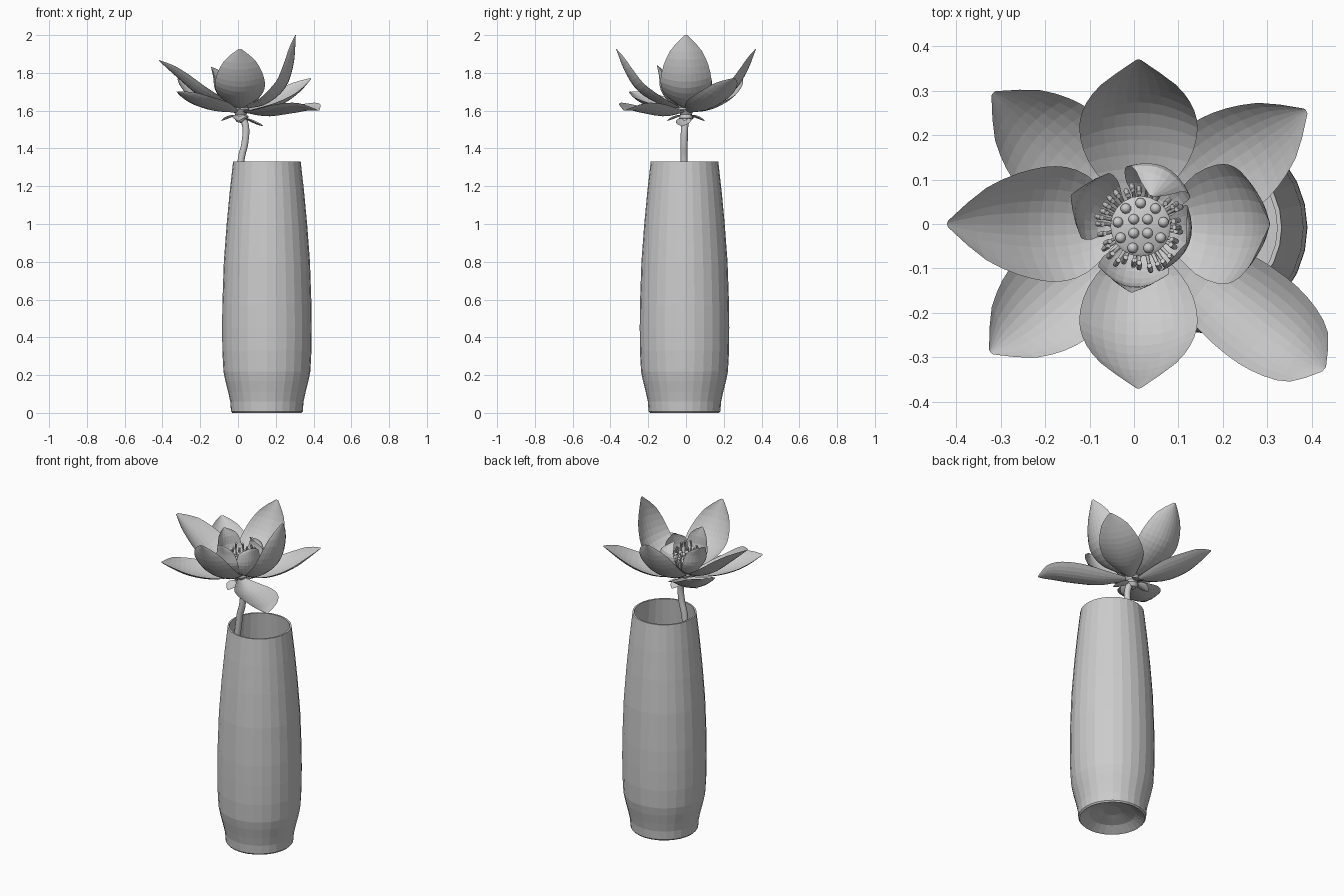
import bpy, math, random
from mathutils import Vector

if "Cube" in bpy.data.objects:
    bpy.data.objects.remove(bpy.data.objects["Cube"])

random.seed(4)
CX, CY = 0.01, 0.0          # flower axis


def make(name, verts, faces, angle=None):
    me = bpy.data.meshes.new(name)
    me.from_pydata(verts, [], faces)
    me.update()
    ob = bpy.data.objects.new(name, me)
    bpy.context.collection.objects.link(ob)
    if angle:
        bpy.ops.object.select_all(action='DESELECT')
        ob.select_set(True)
        bpy.context.view_layer.objects.active = ob
        bpy.ops.object.shade_smooth_by_angle(angle=math.radians(angle))
    return ob


def lathe(name, profile, x, y, n, angle=None):
    """Spin an (r, z) profile; r = 0 ends become fans."""
    verts, faces, rings = [], [], []
    for r, z in profile:
        k = 1 if r == 0 else n
        rings.append([len(verts) + i % k for i in range(n)])
        verts += [(x + r * math.cos(math.tau * i / n), y + r * math.sin(math.tau * i / n), z) for i in range(k)]
    for a, b in zip(rings, rings[1:]):
        for i in range(n):
            j = (i + 1) % n
            f = list(dict.fromkeys([a[i], a[j], b[j], b[i]]))
            if len(f) > 2:
                faces.append(f)
    return make(name, verts, faces, angle)


def sample(pts, t):
    """Catmull-Rom point at t in 0..1."""
    p = [Vector(q) for q in pts]
    p = [2 * p[0] - p[1]] + p + [2 * p[-1] - p[-2]]
    s = t * (len(pts) - 1)
    i = min(int(s), len(pts) - 2)
    f = s - i
    a, b, c, d = p[i:i + 4]
    return 0.5 * (2 * b + (c - a) * f + (2 * a - 5 * b + 4 * c - d) * f**2 + (3 * b - a - 3 * c + d) * f**3)


WIDTH = [(w, 0) for w in (.16, .5, .78, .95, 1, .96, .83, .58, .06)]


def petal(name, az, spine, half, cup, nu=14, nv=10):
    """Cupped petal: (r, z) spine swept to both sides, edges lifted along the normal."""
    a = math.radians(az)
    out, side = Vector((math.cos(a), math.sin(a), 0)), Vector((-math.sin(a), math.cos(a), 0))
    verts, faces = [], []
    for i in range(nu + 1):
        t = i / nu
        p = sample(spine, t)
        d = (sample(spine, min(1, t + .03)) - sample(spine, max(0, t - .03))).normalized()
        normal = out * -d.y + Vector((0, 0, d.x))
        w = sample(WIDTH, t).x
        for j in range(nv + 1):
            v = 2 * j / nv - 1
            verts.append(Vector((CX, CY, p.y)) + out * p.x + side * (v * w * half) + normal * (cup * w * v * v))
    for i in range(nu):
        for j in range(nv):
            k = i * (nv + 1) + j
            faces.append((k, k + nv + 1, k + nv + 2, k + 1))
    return make(name, verts, faces)


def tube(name, pts, radius, res=3):
    cu = bpy.data.curves.new(name, 'CURVE')
    cu.dimensions = '3D'
    cu.bevel_depth, cu.bevel_resolution, cu.use_fill_caps = radius, res, True
    sp = cu.splines.new('POLY')
    n = 4 * (len(pts) - 1)
    sp.points.add(n)
    for i in range(n + 1):
        sp.points[i].co = (*sample(pts, i / n), 1)
    ob = bpy.data.objects.new(name, cu)
    bpy.context.collection.objects.link(ob)
    return ob


# Vase: recessed foot, outer wall, lip, inner wall, floor
lathe("vase", [(0, .05), (.05, .05), (.08, .042), (.13, .03), (.175, .004), (.183, 0), (.19, .008), (.194, .06),
               (.205, .11), (.22, .17), (.23, .22), (.236, .33), (.237, .45), (.236, .57), (.228, .8),
               (.213, 1.0), (.197, 1.17), (.179, 1.33), (.169, 1.33), (.187, 1.17), (.203, 1.0), (.218, .8),
               (.226, .57), (.226, .4), (.22, .22), (.195, .12), (.18, .07), (0, .07)], .153, -.008, 28)

# Stem and flower base
tube("stem", [(.1, -.01, .08), (.03, -.01, .6), (-.003, -.008, 1.1), (.015, -.01, 1.33),
              (.035, -.01, 1.42), (.042, -.008, 1.5), (.03, -.003, 1.56)], .019)
lathe("flower_base", [(0, 1.535), (.022, 1.54), (.036, 1.56), (.03, 1.58), (.045, 1.605), (.04, 1.62), (0, 1.62)], .015, 0, 16, 40)

# Small sepals under the bloom
petal("sepal_0", -10, [(.02, 1.56), (.05, 1.545), (.09, 1.527), (.125, 1.517)], .04, .012, 8, 6)
for i, az in enumerate((80, 170, 265)):
    petal(f"sepal_{i + 1}", az, [(.02, 1.575), (.045, 1.565), (.07, 1.555), (.1, 1.545)], .035, .012, 8, 6)

# Spreading lower petals
low = [(138, .44, 1.77), (34, .455, 1.77), (221, .44, 1.70)]
for i, (az, r, z) in enumerate(low):
    h = z - 1.59
    petal(f"lower_petal_{i}", az, [(.03, 1.59), (.17, 1.59 + .08 * h), (.31, 1.59 + .4 * h), (r, z)], .12, .045)
petal("lower_petal_3", -38, [(.03, 1.59), (.18, 1.57), (.34, 1.585), (.45, 1.60), (.53, 1.60)], .11, .05)

# Raised middle petals
side_spine = [(.03, 1.61), (.14, 1.635), (.25, 1.70), (.32, 1.80), (.37, 1.925)]
petal("middle_petal_front", -90, side_spine, .133, .05)
petal("middle_petal_back", 90, side_spine, .133, .05)
petal("middle_petal_left", 180, [(.03, 1.61), (.12, 1.63), (.22, 1.68), (.32, 1.765), (.43, 1.865)], .13, .06)
petal("middle_petal_right", 0, [(.03, 1.61), (.14, 1.635), (.24, 1.72), (.285, 1.85), (.296, 2.0)], .135, .06)

# Upright inner petals: azimuth, belly radius, tip radius, tip height
inner = [(65, .135, .07, 1.82), (157, .135, .165, 1.83), (264, .135, .155, 1.84), (-22, .12, .115, 1.81)]
for i, (az, r, tip, top) in enumerate(inner):
    petal(f"inner_petal_{i}", az, [(.03, 1.615), (.09, 1.645), (r, 1.71), (.6 * r + .4 * max(r, tip), 1.78), (tip, top)],
          .08, .035, 12, 8)

# Seed pod with seeds on top
PX, PY = .015, -.005
lathe("seed_pod", [(0, 1.60), (.035, 1.61), (.055, 1.65), (.066, 1.69), (.068, 1.70), (.06, 1.706), (0, 1.71)], PX, PY, 20, 40)
for r, n, off in [(.022, 4, 45), (.052, 9, 10)]:
    for i in range(n):
        a = math.radians(off) + math.tau * i / n
        bpy.ops.mesh.primitive_uv_sphere_add(segments=10, ring_count=6, radius=.012,
                                             location=(PX + r * math.cos(a), PY + r * math.sin(a), 1.71))
        bpy.context.object.name = "seed"
        bpy.ops.object.shade_smooth()

# Stamens around the pod
for i in range(32):
    a = math.tau * i / 32 + random.uniform(-.06, .06)
    r, z = random.uniform(.085, .105), random.uniform(1.72, 1.77)
    pts = [Vector((PX + q * math.cos(a), PY + q * math.sin(a), h)) for q, h in
           ((.04, 1.63), (.075, 1.66), (r, z - .03), (r - .012, z))]
    tube("stamen", pts, .004, 1)
    tube("anther", [pts[2], (pts[2] + pts[3]) / 2, pts[3]], .006, 1)
